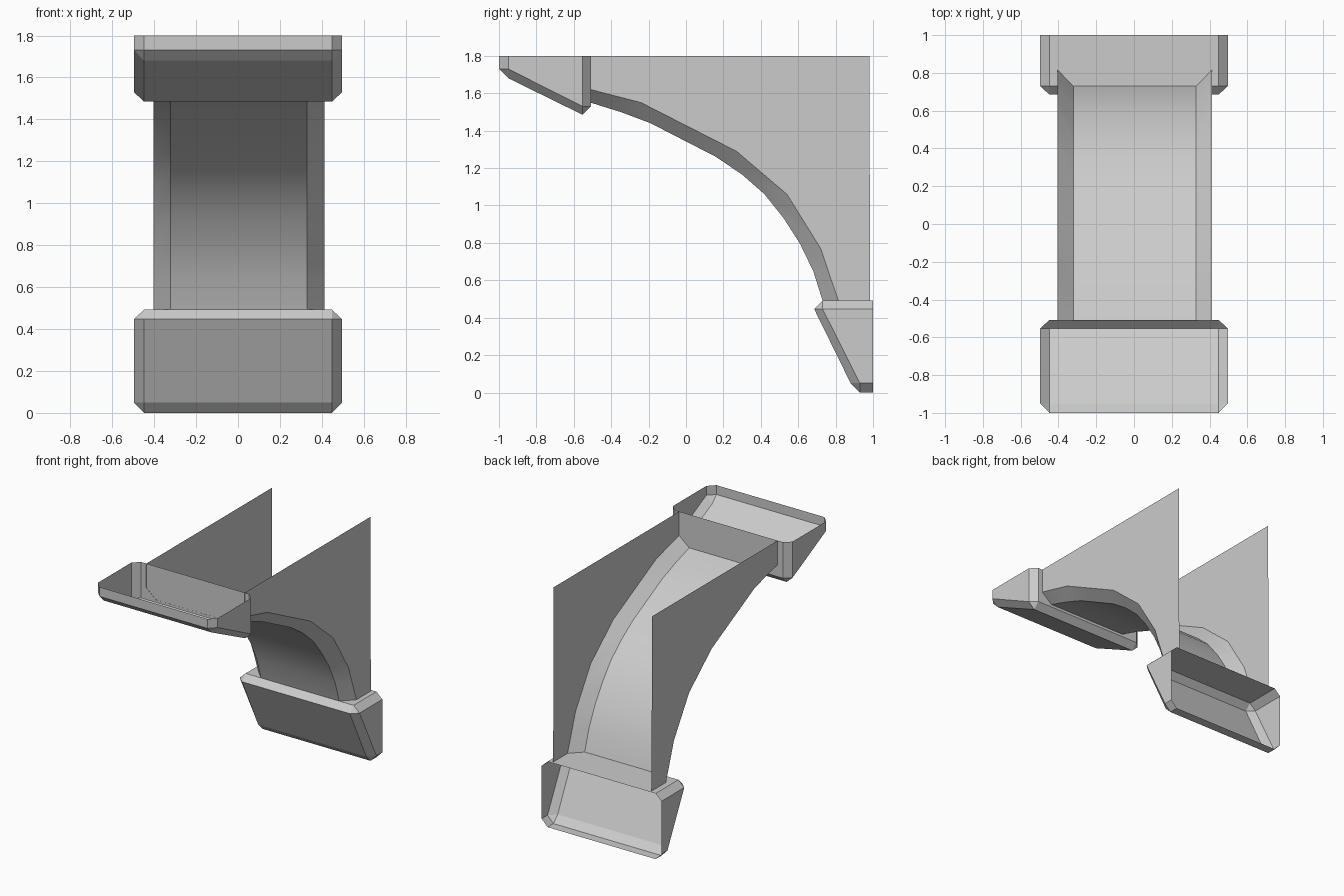
import bpy, bmesh

if "Cube" in bpy.data.objects:
    bpy.data.objects.remove(bpy.data.objects["Cube"])


def finish(name, bm):
    bmesh.ops.remove_doubles(bm, verts=bm.verts, dist=1e-5)
    bmesh.ops.recalc_face_normals(bm, faces=bm.faces)
    me = bpy.data.meshes.new(name)
    bm.to_mesh(me)
    bm.free()
    ob = bpy.data.objects.new(name, me)
    bpy.context.collection.objects.link(ob)
    return ob


def add_face(bm, pts):
    bm.faces.new([bm.verts.new(p) for p in pts])


# Chamfered wedge cap, open on the wall side
def cap(name, place):
    bm = bmesh.new()
    inner = [(1, .492), (.73, .492), (.685, .447), (.88, .05), (.93, 0), (1, 0)]
    outer = [(1, .447), (.73, .447), (.93, .05), (1, .05)]
    xi, xo = .448, .497

    def face(pts):
        add_face(bm, [(x, *place(y, z)) for x, y, z in pts])

    for a, b in zip(inner, inner[1:]):
        face([(-xi, *a), (xi, *a), (xi, *b), (-xi, *b)])
    for s in (-1, 1):
        i = [(s * xi, *p) for p in inner]
        o = [(s * xo, *p) for p in outer]
        face(o)
        face([i[0], i[1], o[1], o[0]])
        face([i[1], i[2], o[1]])
        face([i[2], i[3], o[2], o[1]])
        face([i[3], i[4], o[2]])
        face([i[4], i[5], o[3], o[2]])
    return finish(name, bm)


cap("lower_cap", lambda y, z: (y, z))
cap("upper_cap", lambda y, z: (z - 1, y + .8))

# Curved body: concave front sheet, chamfers and flat cheeks, open top and back
front = [(-.51, 1.55), (-.35, 1.50), (-.19, 1.44), (-.015, 1.35), (.16, 1.26),
         (.30, 1.165), (.42, 1.06), (.52, .935), (.61, .795), (.68, .65), (.73, .492)]
edge = [(-.51, 1.62), (-.375, 1.585), (-.24, 1.55), (.015, 1.42), (.27, 1.29),
        (.405, 1.175), (.54, 1.06), (.63, .915), (.72, .77), (.767, .63), (.815, .492)]
cx, wf, we = .004, .325, .408
bm = bmesh.new()
for k in range(len(front) - 1):
    a, b, c, d = front[k], front[k + 1], edge[k], edge[k + 1]
    add_face(bm, [(cx - wf, *a), (cx + wf, *a), (cx + wf, *b), (cx - wf, *b)])
    for s in (-1, 1):
        f, e = cx + s * wf, cx + s * we
        add_face(bm, [(f, *a), (e, *c), (e, *d), (f, *b)])
for s in (-1, 1):
    add_face(bm, [(cx + s * we, *p) for p in edge + [(.985, .492), (.98, 1.8), (-.51, 1.8)]])
body = finish("curved_body", bm)

bpy.context.view_layer.objects.active = body
body.select_set(True)
bpy.ops.object.shade_smooth_by_angle(angle=.5)
